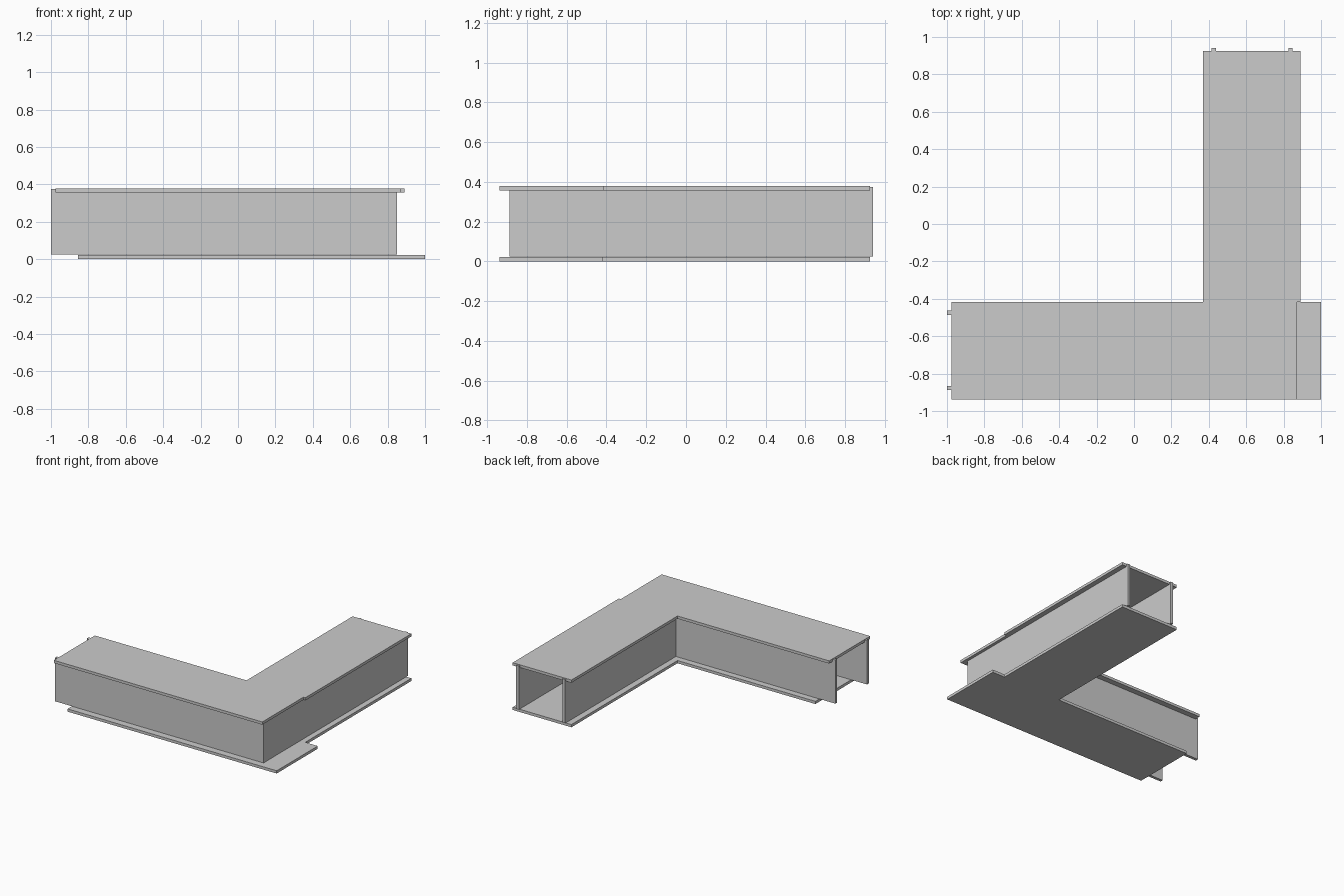
import bpy, bmesh

if "Cube" in bpy.data.objects:
    bpy.data.objects.remove(bpy.data.objects["Cube"])


def prism(name, outline, z0, z1):
    """Extrude a flat outline (counter-clockwise) from z0 to z1."""
    bm = bmesh.new()
    face = bm.faces.new([bm.verts.new((x, y, z0)) for x, y in outline])
    new = bmesh.ops.extrude_face_region(bm, geom=[face])["geom"]
    verts = [v for v in new if isinstance(v, bmesh.types.BMVert)]
    bmesh.ops.translate(bm, verts=verts, vec=(0, 0, z1 - z0))
    bmesh.ops.recalc_face_normals(bm, faces=bm.faces)
    mesh = bpy.data.meshes.new(name)
    bm.to_mesh(mesh)
    bm.free()
    obj = bpy.data.objects.new(name, mesh)
    bpy.context.collection.objects.link(obj)
    return obj


def flange(name, x_start, x_end, z0, z1):
    """L-shaped plate; the long arm runs along x, the other along y."""
    front, step, back = -0.938, -0.418, 0.926
    left, right = 0.368, 0.889
    prism(name, [(x_start, front), (x_end, front), (x_end, step), (right, step),
                 (right, back), (left, back), (left, step), (x_start, step)], z0, z1)


def web(name, x0, x1, y0, y1):
    """Upright wall between the two flanges."""
    prism(name, [(x0, y0), (x1, y0), (x1, y1), (x0, y1)], 0.025, 0.375)


# Top and bottom plates, the bottom one shifted along the arm
flange("bottom_flange", -0.855, 1.0, 0.0, 0.022)
flange("top_flange", -0.977, 0.872, 0.357, 0.379)

# Outer pair of walls meeting at the corner
web("front_outer_web", -1.0, 0.849, -0.888, -0.865)
web("side_outer_web", 0.825, 0.848, -0.865, 0.94)

# Inner pair of walls meeting at the inside corner
web("front_inner_web", -1.0, 0.414, -0.487, -0.463)
web("side_inner_web", 0.414, 0.438, -0.487, 0.94)
